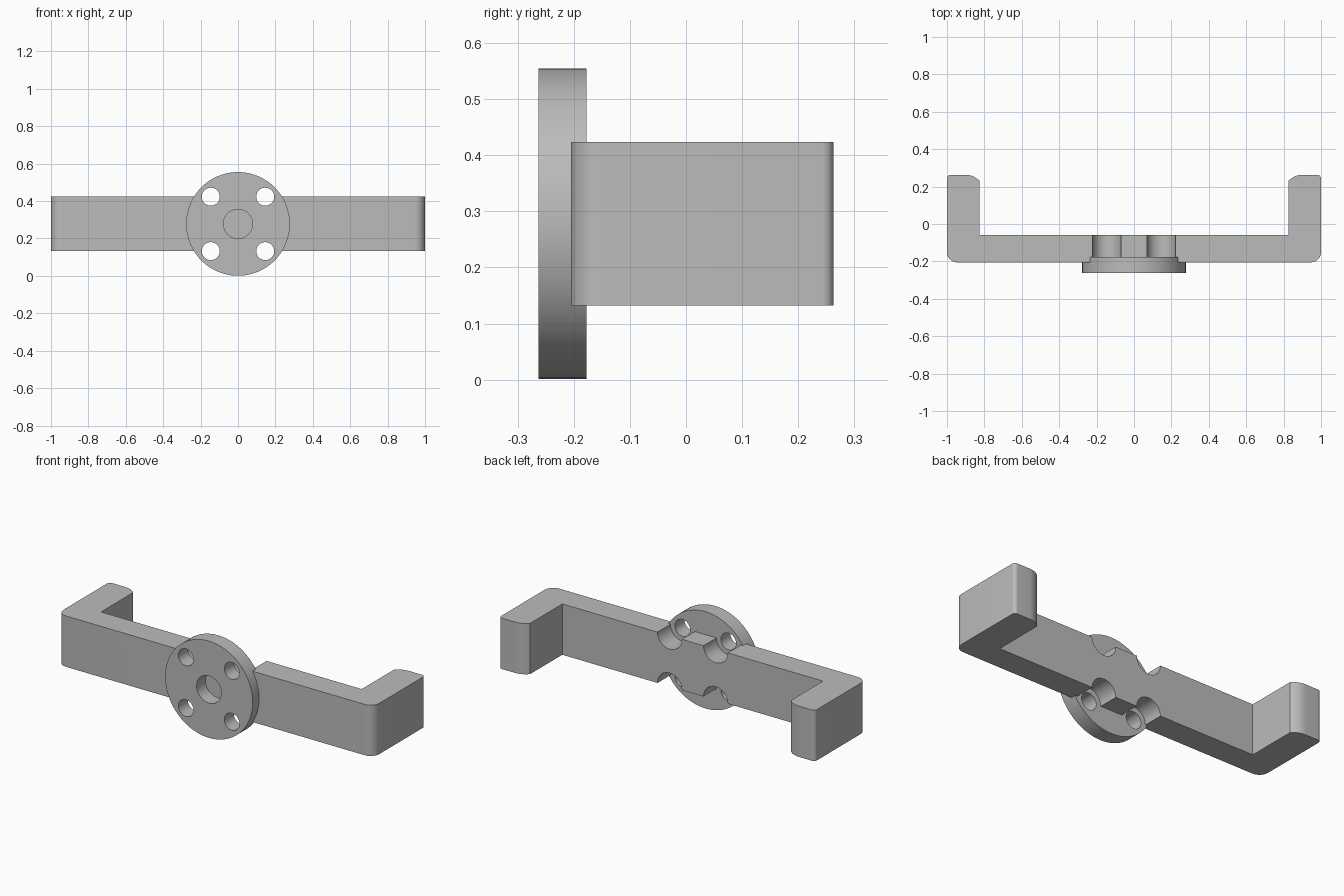
import bpy, bmesh, math
from math import cos, sin, pi

cube = bpy.data.objects.get("Cube")
if cube:
    bpy.data.objects.remove(cube, do_unlink=True)

MID = 0.278          # height of the hub axis
HALF = 0.1455        # half height of the bar and hole spacing
FRONT, BACK = -0.263, -0.177

grey = bpy.data.materials.new("plain grey")
grey.use_nodes = True
grey.diffuse_color = (0.5, 0.5, 0.5, 1)
grey.node_tree.nodes["Principled BSDF"].inputs["Base Color"].default_value = (0.5, 0.5, 0.5, 1)


def prism(name, pts, offset):
    """Extrude a closed outline of 3D points along an offset."""
    bm = bmesh.new()
    face = bm.faces.new([bm.verts.new(p) for p in pts])
    ext = bmesh.ops.extrude_face_region(bm, geom=[face])
    verts = [g for g in ext["geom"] if isinstance(g, bmesh.types.BMVert)]
    bmesh.ops.translate(bm, verts=verts, vec=offset)
    bmesh.ops.recalc_face_normals(bm, faces=bm.faces)
    mesh = bpy.data.meshes.new(name)
    bm.to_mesh(mesh)
    bm.free()
    mesh.materials.append(grey)
    obj = bpy.data.objects.new(name, mesh)
    bpy.context.collection.objects.link(obj)
    return obj


def rod(name, x, z, radius, y0, y1, sides=48):
    """Cylinder lying along the y axis."""
    ring = [(x + radius * cos(2 * pi * i / sides), y0, z + radius * sin(2 * pi * i / sides))
            for i in range(sides)]
    return prism(name, ring, (0, y1 - y0, 0))


def combine(target, tool, operation):
    """Apply a boolean and remove the helper."""
    mod = target.modifiers.new("bool", "BOOLEAN")
    mod.operation, mod.object, mod.solver = operation, tool, "EXACT"
    bpy.context.view_layer.objects.active = target
    bpy.ops.object.modifier_apply(modifier=mod.name)
    bpy.data.objects.remove(tool, do_unlink=True)


def arc(cx, cy, rx, ry, start, end, steps=10):
    angles = [math.radians(start + (end - start) * i / steps) for i in range(steps + 1)]
    return [(cx + rx * cos(a), cy + ry * sin(a)) for a in angles]


# U-shaped bracket: right half of the outline, then its mirror
half = (arc(0.945, -0.150, 0.055, 0.055, -90, 0)
        + arc(0.98, 0.243, 0.02, 0.02, 0, 90)
        + arc(0.90, 0.163, 0.10, 0.10, 90, 138)
        + [(0.825, -0.06)])
outline = half + [(-x, y) for x, y in reversed(half)]
bracket = prism("bracket", [(x, y, MID - HALF) for x, y in outline], (0, 0, 2 * HALF))

# Wide screw-head recesses behind the hub
corners = [(sx * HALF, MID + sz * HALF) for sx in (-1, 1) for sz in (-1, 1)]
for x, z in corners:
    combine(bracket, rod("recess_cutter", x, z, 0.077, -0.4, 0.1), "DIFFERENCE")

# Round hub plate with four through holes and a blind centre socket
combine(bracket, rod("hub_plate", 0, MID, 0.277, FRONT, BACK, 96), "UNION")
for x, z in corners:
    combine(bracket, rod("hole_cutter", x, z, 0.048, -0.4, 0.1), "DIFFERENCE")
combine(bracket, rod("socket_cutter", 0, MID, 0.078, -0.4, FRONT + 0.08), "DIFFERENCE")

bracket.name = "bracket_with_hub"
bpy.ops.object.select_all(action="DESELECT")
bracket.select_set(True)
bpy.context.view_layer.objects.active = bracket
bpy.ops.object.shade_smooth_by_angle(angle=math.radians(25))
